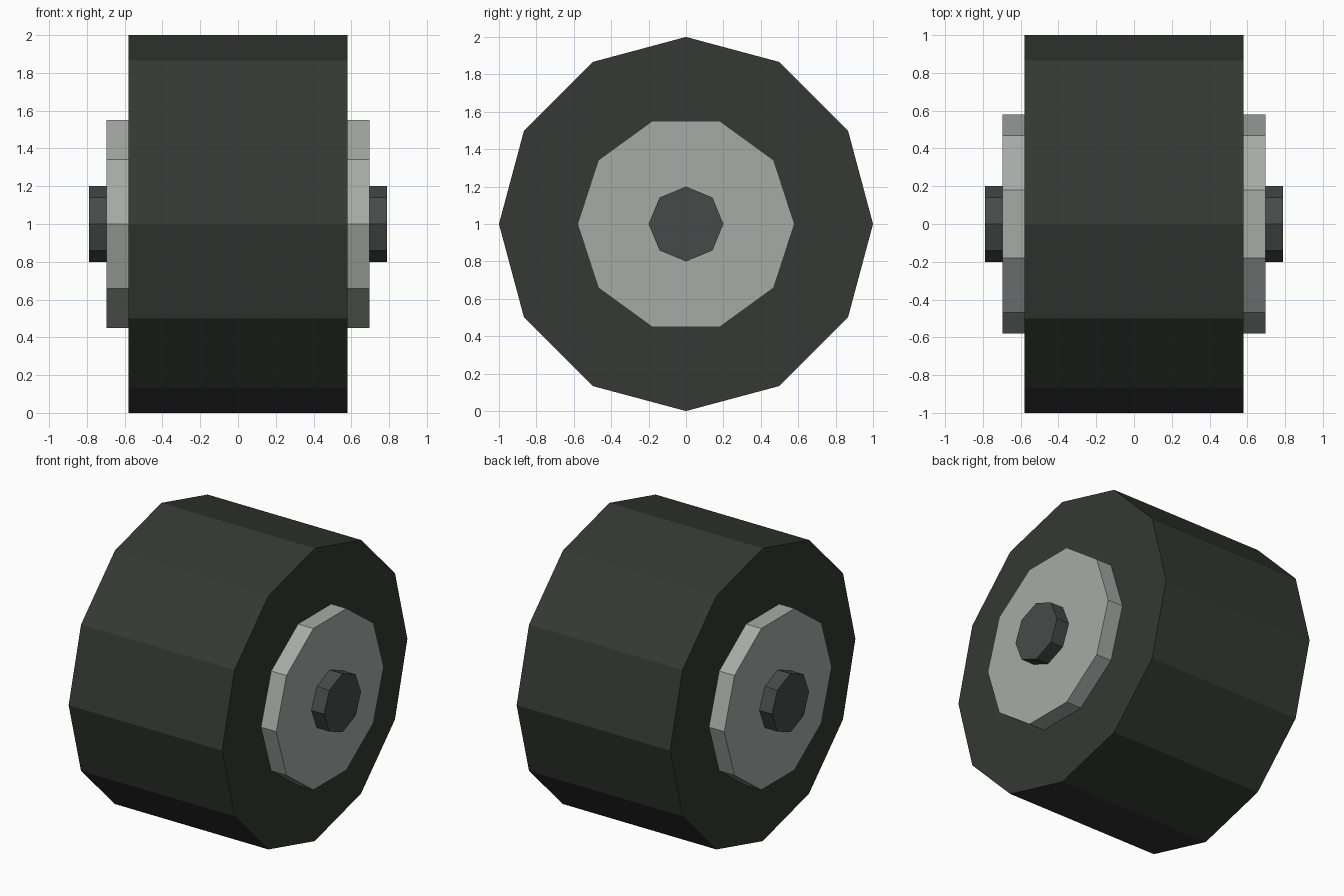
import bpy
import math

if "Cube" in bpy.data.objects:
    bpy.data.objects.remove(bpy.data.objects["Cube"])


def material(name, rgb):
    mat = bpy.data.materials.new(name)
    mat.diffuse_color = (*rgb, 1.0)
    mat.use_nodes = True
    mat.node_tree.nodes["Principled BSDF"].inputs["Base Color"].default_value = mat.diffuse_color
    return mat


def x_cylinder(name, sides, radius, half_width, mat):
    """Flat-shaded prism along x, centred at wheel height, corners on the y axis."""
    bpy.ops.mesh.primitive_cylinder_add(
        vertices=sides, radius=radius, depth=2 * half_width,
        location=(0, 0, 1), rotation=(0, math.pi / 2, 0))
    obj = bpy.context.object
    obj.name = name
    obj.data.materials.append(mat)
    return obj


rubber = material("rubber", (0.035, 0.04, 0.035))
metal = material("metal", (0.38, 0.41, 0.39))
dark_metal = material("dark_metal", (0.06, 0.07, 0.067))

# Wide tyre, with the rim and axle running through and showing on both sides
x_cylinder("tyre", 12, 1.0, 0.58, rubber)
x_cylinder("rim", 10, 0.58, 0.695, metal)
x_cylinder("axle", 8, 0.2, 0.79, dark_metal)
